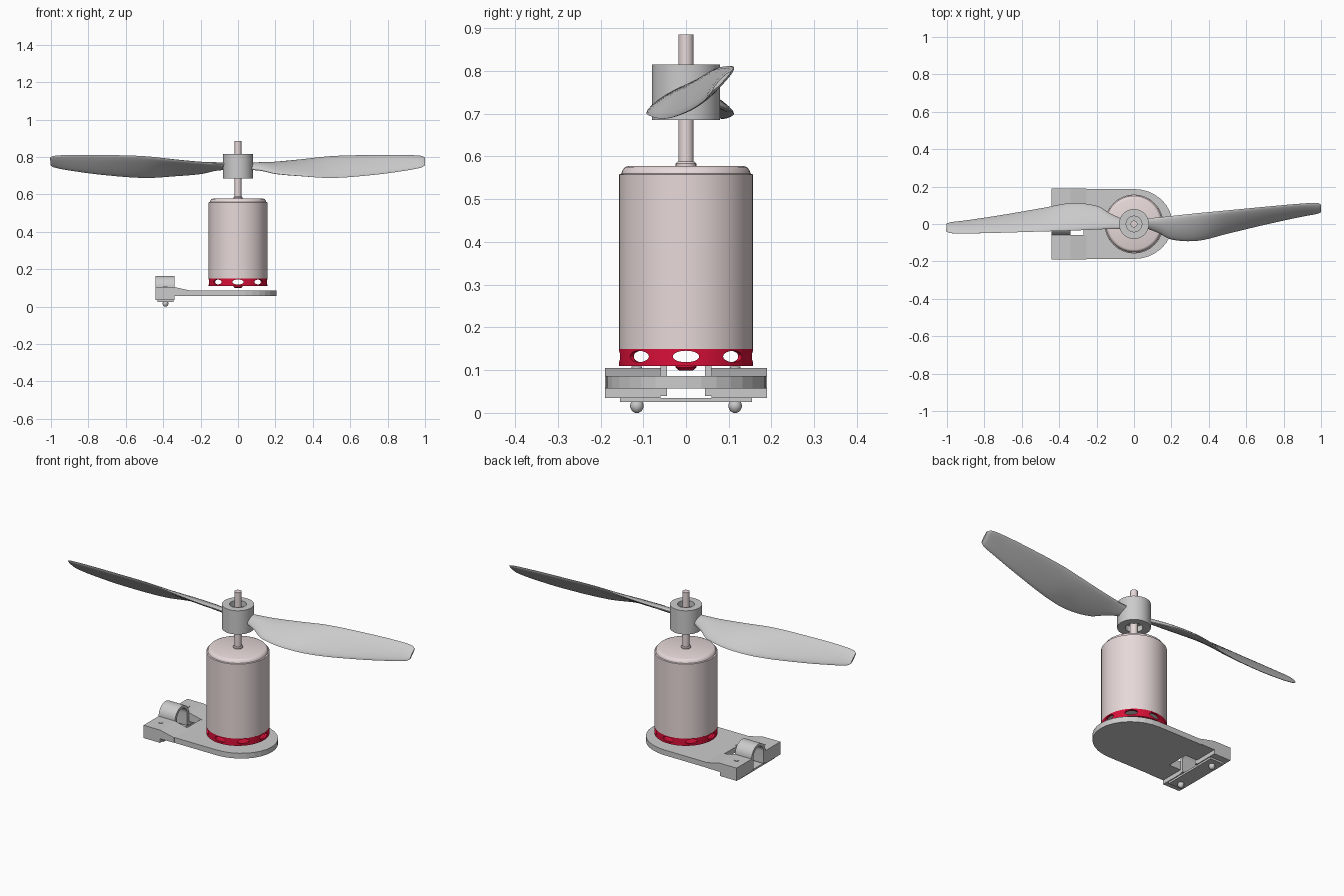
import bpy, bmesh, math
from mathutils import Matrix, Vector

if "Cube" in bpy.data.objects:
    bpy.data.objects.remove(bpy.data.objects["Cube"])


def material(name, color):
    m = bpy.data.materials.new(name)
    m.diffuse_color = color
    m.use_nodes = True
    m.node_tree.nodes["Principled BSDF"].inputs["Base Color"].default_value = m.diffuse_color
    return m


PINK = material("pale_metal", (0.80, 0.69, 0.69, 1))
RED = material("red_metal", (0.70, 0.005, 0.04, 1))


def finish(name, bm, mat=None, smooth=True):
    bmesh.ops.recalc_face_normals(bm, faces=bm.faces[:])
    me = bpy.data.meshes.new(name)
    bm.to_mesh(me)
    bm.free()
    ob = bpy.data.objects.new(name, me)
    bpy.context.collection.objects.link(ob)
    if mat:
        me.materials.append(mat)
    if smooth:
        bpy.ops.object.select_all(action='DESELECT')
        ob.select_set(True)
        bpy.context.view_layer.objects.active = ob
        bpy.ops.object.shade_smooth_by_angle(angle=math.radians(35))
    return ob


def skin(bm, rings, close):
    """Join equal-length closed rings of vertices with quads."""
    n = len(rings[0])
    last = len(rings) if close else len(rings) - 1
    for i in range(last):
        a, b = rings[i], rings[(i + 1) % len(rings)]
        for j in range(n):
            bm.faces.new((a[j], a[(j + 1) % n], b[(j + 1) % n], b[j]))


def lathe(name, profile, mat=None, loop=False, seg=48, at=(0, 0)):
    """Turn (radius, z) points round a vertical axis; loop joins last to first."""
    bm = bmesh.new()
    rings = [[bm.verts.new((at[0] + r * math.cos(t), at[1] + r * math.sin(t), z))
              for t in (2 * math.pi * k / seg for k in range(seg))] for r, z in profile]
    skin(bm, rings, loop)
    if not loop:
        bm.faces.new(rings[0])
        bm.faces.new(rings[-1])
    return finish(name, bm, mat)


def prism(name, points, lo, hi, place, smooth=False):
    """Extrude a 2D outline; place(a, b, h) maps it into space."""
    bm = bmesh.new()
    rings = [[bm.verts.new(place(a, b, h)) for a, b in points] for h in (lo, hi)]
    skin(bm, rings, False)
    bm.faces.new(rings[0])
    bm.faces.new(rings[1])
    return finish(name, bm, None, smooth)


def flat(a, b, h): return (a, b, h)
def along_y(a, b, h): return (a, h, b)
def along_x(a, b, h): return (h, a, b)


# Motor: can, shaft, bearing collar
lathe("motor_can", [(0.157, 0.15), (0.157, 0.558), (0.151, 0.56), (0.149, 0.567),
                    (0.143, 0.575), (0.135, 0.578)], PINK)
lathe("motor_shaft", [(0.018, 0.57), (0.018, 0.885)], PINK, seg=24)
lathe("bearing_collar", [(0.024, 0.575), (0.024, 0.584), (0.02, 0.588)], PINK, seg=24)

# Red vented ring with floor and centre boss
ring = lathe("vent_ring", [(0.157, 0.11), (0.157, 0.15), (0.145, 0.15), (0.145, 0.11)],
             RED, loop=True, seg=64)
bm = bmesh.new()
for k in range(8):
    m = (Matrix.Rotation(k * math.pi / 4, 4, 'Z') @ Matrix.Translation((0.15, 0, 0.132))
         @ Matrix.Diagonal((1, 2.3, 1, 1)) @ Matrix.Rotation(math.pi / 2, 4, 'Y'))
    bmesh.ops.create_cone(bm, cap_ends=True, segments=24, radius1=0.0135,
                          radius2=0.0135, depth=0.06, matrix=m)
cutter = finish("vent_cutter", bm, None, False)
cutter.hide_render = True
cutter.hide_set(True)
mod = ring.modifiers.new("vents", 'BOOLEAN')
mod.object = cutter
mod.operation = 'DIFFERENCE'
mod.solver = 'EXACT'
lathe("ring_floor", [(0.15, 0.11), (0.15, 0.114)], RED)
lathe("floor_boss", [(0.016, 0.099), (0.024, 0.106), (0.024, 0.112)], RED, seg=24)

# Propeller hub, recessed at both ends
lathe("propeller_hub", [(0.08, 0.685), (0.08, 0.815), (0.042, 0.815), (0.042, 0.785),
                        (0.018, 0.785), (0.018, 0.715), (0.042, 0.715), (0.042, 0.685)], loop=True)

# Blade stations: x, low edge y/z, high edge y/z, thickness
STATIONS = [
    (0.06, -0.020, 0.735, 0.030, 0.765, 0.026),
    (0.13, -0.048, 0.727, 0.035, 0.769, 0.026),
    (0.20, -0.083, 0.711, 0.043, 0.773, 0.025),
    (0.34, -0.090, 0.698, 0.058, 0.787, 0.024),
    (0.50, -0.052, 0.688, 0.073, 0.805, 0.022),
    (0.73, 0.003, 0.705, 0.095, 0.811, 0.020),
    (0.90, 0.040, 0.728, 0.109, 0.811, 0.018),
    (0.98, 0.055, 0.744, 0.112, 0.806, 0.016),
    (1.00, 0.063, 0.755, 0.104, 0.798, 0.008),
]


def smooth_stations(st, steps=5):
    out = []
    for i in range(len(st) - 1):
        p0, p1, p2, p3 = (st[max(0, min(len(st) - 1, i + d))] for d in (-1, 0, 1, 2))
        for s in range(steps):
            t, w = s / steps, p2[0] - p1[0]
            row = []
            for a, b, c, d in zip(p0, p1, p2, p3):
                m1 = w * (c - a) / (p2[0] - p0[0])
                m2 = w * (d - b) / (p3[0] - p1[0])
                row.append((2*t**3 - 3*t*t + 1) * b + (t**3 - 2*t*t + t) * m1
                           + (3*t*t - 2*t**3) * c + (t**3 - t*t) * m2)
            out.append(row)
    return out + [st[-1]]


def blade(name, turn):
    rot = Matrix.Rotation(turn, 3, 'Z')
    bm = bmesh.new()
    rings = []
    for x, yl, zl, yh, zh, th in smooth_stations(STATIONS):
        mid = Vector((x, (yl + yh) / 2, (zl + zh) / 2))
        half = Vector((0, (yh - yl) / 2, (zh - zl) / 2))
        up = Vector((0, -half.z, half.y)).normalized() * th / 2
        ring = []
        for k in range(20):
            t = 2 * math.pi * k / 20
            bow = up * 0.25 * (1 - math.cos(t) ** 2)
            ring.append(bm.verts.new(rot @ (mid + half * math.cos(t) + up * math.sin(t) + bow)))
        rings.append(ring)
    skin(bm, rings, False)
    bm.faces.new(rings[0])
    bm.faces.new(rings[-1])
    return finish(name, bm)


blade("blade_right", 0)
blade("blade_left", math.pi - 0.065)

# Mounting plate: round at the motor end, notched at the clamp end
arc = [(0.205 * math.cos(t), 0.187 * math.sin(t))
       for t in (math.radians(-90 + 180 * k / 16) for k in range(17))]
prism("mounting_plate", [(-0.34, -0.187)] + arc + [(-0.34, 0.187), (-0.34, 0.06),
                         (-0.27, 0.06), (-0.27, -0.06), (-0.34, -0.06)], 0.057, 0.086, flat)

# Clamp: side blocks, underside strip, screws, arched cap
side = [(-0.44, 0.035), (-0.34, 0.035), (-0.34, 0.057), (-0.255, 0.058),
        (-0.255, 0.086), (-0.34, 0.105), (-0.44, 0.105)]
for s, label in ((-1, "front"), (1, "back")):
    prism("clamp_block_" + label, side, s * 0.06, s * 0.19, along_y)
    lathe("clamp_screw_" + label, [(0.004, 0.0), (0.011, 0.004), (0.0155, 0.013),
          (0.0155, 0.02), (0.013, 0.027), (0.012, 0.03), (0.012, 0.108)],
          seg=20, at=(-0.388, s * 0.115))
prism("clamp_strip", [(-0.43, -0.155), (-0.345, -0.155), (-0.345, 0.155), (-0.43, 0.155)],
      0.025, 0.035, flat)


def arch(r, flip):
    pts = [(r * math.cos(t), 0.105 + r * math.sin(t)) for t in (math.pi * k / 20 for k in range(21))]
    pts = [(r, 0.04)] + pts + [(-r, 0.04)]
    return pts[::-1] if flip else pts


prism("clamp_arch", arch(0.06, False) + arch(0.045, True), -0.44, -0.34, along_x, True)
